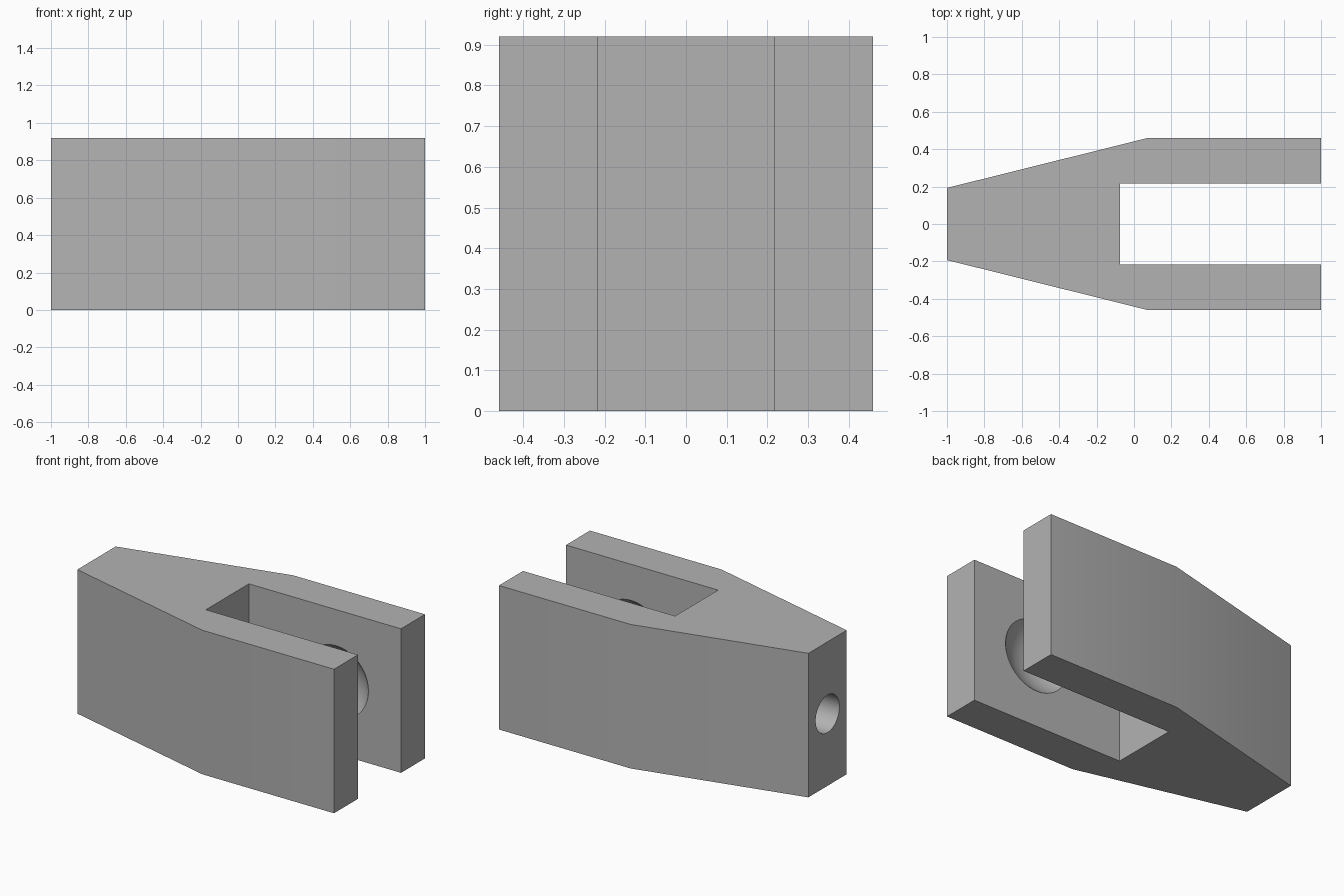
import bpy
import math

if "Cube" in bpy.data.objects:
    bpy.data.objects.remove(bpy.data.objects["Cube"])

H = 0.92          # overall height
MID = H / 2

grey = bpy.data.materials.new("plain grey")
grey.diffuse_color = (0.45, 0.45, 0.45, 1)
grey.use_nodes = True
grey.node_tree.nodes["Principled BSDF"].inputs["Base Color"].default_value = grey.diffuse_color


def cut(target, cutter):
    """Subtract a hidden helper from the target."""
    cutter.hide_render = True
    cutter.hide_viewport = True
    cutter.data.materials.append(grey)
    mod = target.modifiers.new(cutter.name, 'BOOLEAN')
    mod.operation = 'DIFFERENCE'
    mod.solver = 'EXACT'
    mod.object = cutter


# Fork body: tapered block with two parallel arms, extruded upward
half = [(-1, 0.193), (0.07, 0.459), (1, 0.459), (1, 0.217), (-0.075, 0.217)]
outline = half + [(x, -y) for x, y in reversed(half)]
n = len(outline)
verts = [(x, y, z) for z in (0, H) for x, y in outline]
faces = [tuple(range(n)), tuple(range(2 * n - 1, n - 1, -1))]
faces += [(i, i + n, (i + 1) % n + n, (i + 1) % n) for i in range(n)]
# the mirrored halves join at the slot wall and the narrow end
mesh = bpy.data.meshes.new("fork_body")
mesh.from_pydata(verts, [], faces)
mesh.materials.append(grey)
body = bpy.data.objects.new("fork_body", mesh)
bpy.context.collection.objects.link(body)

# Ball socket: one sphere between the arms dishes both inner faces
bpy.ops.mesh.primitive_uv_sphere_add(segments=64, ring_count=32, radius=0.316,
                                     location=(0.54, 0, MID),
                                     rotation=(math.pi / 2, 0, 0))
socket = bpy.context.object
socket.name = "ball_socket_cutter"
bpy.ops.object.shade_smooth()
cut(body, socket)

# Blind bore in the narrow end
depth = 0.55
bpy.ops.mesh.primitive_cylinder_add(vertices=48, radius=0.12, depth=depth + 0.1,
                                    location=(-1.1 + (depth + 0.1) / 2, 0, MID),
                                    rotation=(0, math.pi / 2, 0))
bore = bpy.context.object
bore.name = "end_bore_cutter"
cut(body, bore)

# Apply the cuts, drop the helpers, then smooth shallow edges
bpy.context.view_layer.update()
cut_mesh = bpy.data.meshes.new_from_object(
    body.evaluated_get(bpy.context.evaluated_depsgraph_get()))
body.modifiers.clear()
body.data = cut_mesh
for helper in (socket, bore):
    bpy.data.objects.remove(helper)
bpy.ops.object.select_all(action='DESELECT')
body.select_set(True)
bpy.context.view_layer.objects.active = body
bpy.ops.object.shade_smooth_by_angle(angle=math.radians(30))
